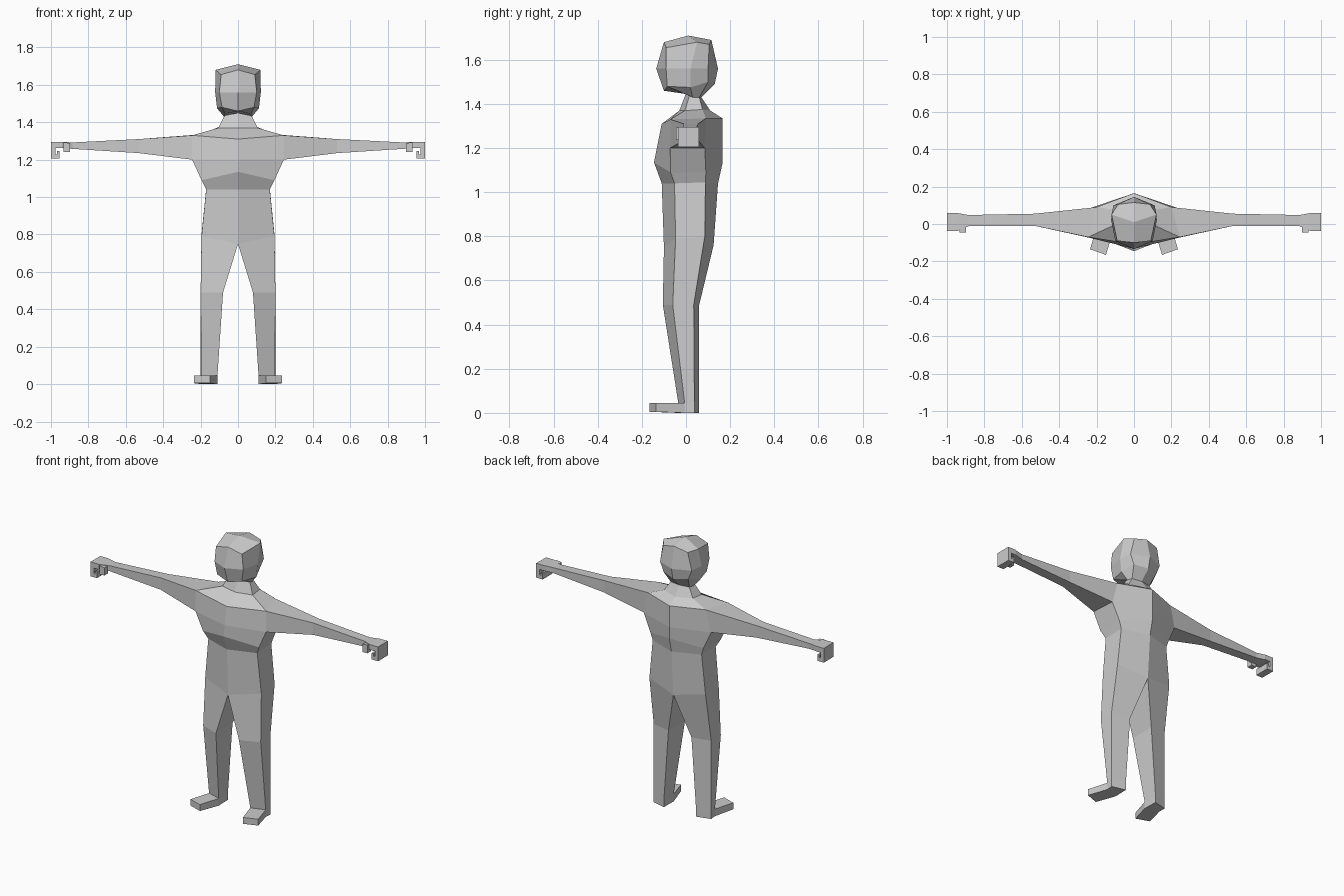
import bpy, bmesh


def finish(name, bm):
    """Turn a half-body bmesh into an object mirrored across x = 0."""
    bmesh.ops.recalc_face_normals(bm, faces=bm.faces)
    me = bpy.data.meshes.new(name)
    bm.to_mesh(me)
    bm.free()
    ob = bpy.data.objects.new(name, me)
    bpy.context.collection.objects.link(ob)
    m = ob.modifiers.new("mirror", 'MIRROR')
    m.use_clip = True
    m.merge_threshold = 0.0005


def loft(name, rows, closed=True, cap_start=False, cap_end=False, skip=()):
    """Bridge successive rows of points; skip holds (row, column) openings."""
    bm = bmesh.new()
    vs = [[bm.verts.new(p) for p in r] for r in rows]
    n = len(rows[0])
    for i in range(len(rows) - 1):
        for j in range(n if closed else n - 1):
            if (i, j) not in skip:
                k = (j + 1) % n
                bm.faces.new((vs[i][j], vs[i][k], vs[i + 1][k], vs[i + 1][j]))
    if cap_start:
        bm.faces.new(vs[0])
    if cap_end:
        bm.faces.new(vs[-1][::-1])
    finish(name, bm)


def extrude_profile(name, pts, y0, y1):
    """Extrude an xz outline along y."""
    loft(name, [[(x, y, z) for x, z in pts] for y in (y0, y1)],
         cap_start=True, cap_end=True)


def box_ring(x, y0, y1, z0, z1):
    return [(x, y0, z1), (x, y1, z1), (x, y1, z0), (x, y0, z0)]


# Head: columns run centre front, face edge, side, back edge, centre back
crown = [(0, 0.01, 1.71)] * 5
loft("head", [
    [(0, -0.10, 1.68), (0.09, -0.09, 1.655), (0.12, 0.05, 1.68), (0.085, 0.105, 1.67), (0, 0.115, 1.69)],
    [(0, -0.135, 1.56), (0.10, -0.09, 1.56), (0.122, 0.02, 1.56), (0.11, 0.10, 1.56), (0, 0.145, 1.56)],
    [(0, -0.10, 1.46), (0.085, -0.085, 1.48), (0.112, 0.02, 1.475), (0.085, 0.10, 1.50), (0, 0.13, 1.49)],
    [(0, -0.005, 1.455), (0.07, 0.0, 1.445), (0.075, 0.03, 1.43), (0.065, 0.06, 1.43), (0, 0.07, 1.43)],
], closed=False, cap_end=True)

# Top of head: two facets per side meeting at the crown
bm = bmesh.new()
c, f, e, s, b, k = [bm.verts.new(p) for p in (
    (0, 0.01, 1.71), (0, -0.10, 1.68), (0.09, -0.09, 1.655),
    (0.12, 0.05, 1.68), (0.085, 0.105, 1.67), (0, 0.115, 1.69))]
bm.faces.new((c, f, e, s))
bm.faces.new((c, s, b, k))
finish("head_top", bm)

# Torso: columns run centre front, side front, side back, centre back
shoulder = [(0.245, -0.07, 1.33), (0.20, 0.09, 1.335)]
armpit = [(0.245, -0.072, 1.20), (0.235, 0.085, 1.20)]
hip = [(0, -0.10, 0.75), (0.195, -0.047, 0.79), (0.195, 0.085, 0.80), (0, 0.125, 0.76)]
loft("torso", [
    [(0, 0.0, 1.45), (0.072, 0.015, 1.435), (0.065, 0.06, 1.43), (0, 0.07, 1.43)],
    [(0, -0.03, 1.37), (0.105, -0.005, 1.37), (0.10, 0.075, 1.375), (0, 0.11, 1.37)],
    [(0, -0.11, 1.31), *shoulder, (0, 0.165, 1.335)],
    [(0, -0.132, 1.20), *armpit, (0, 0.165, 1.20)],
    [(0, -0.145, 1.135), (0.195, -0.07, 1.09), (0.185, 0.09, 1.09), (0, 0.165, 1.13)],
    [(0, -0.11, 1.04), (0.17, -0.052, 1.04), (0.17, 0.088, 1.045), (0, 0.145, 1.04)],
    hip,
], closed=False, skip={(2, 1)})

# Arm: from the shoulder opening to the palm
loft("arm", [
    [*shoulder, *armpit[::-1]],
    box_ring(0.53, -0.01, 0.055, 1.235, 1.31),
    box_ring(0.885, -0.012, 0.048, 1.258, 1.292),
    box_ring(0.94, -0.035, 0.058, 1.262, 1.295),
])

# Hand: palm with curled fingers, and a thumb
extrude_profile("hand", [
    (0.94, 1.295), (1, 1.295), (1, 1.205), (0.955, 1.205), (0.955, 1.245),
    (0.967, 1.245), (0.967, 1.228), (0.977, 1.228), (0.977, 1.262), (0.94, 1.262)],
    -0.037, 0.06)
extrude_profile("thumb", [(0.897, 1.24), (0.932, 1.24), (0.932, 1.293), (0.897, 1.288)],
                -0.046, -0.012)

# Leg: hip to knee to ankle to sole
ankle = [(0.11, -0.035), (0.197, -0.006), (0.2, 0.038), (0.112, 0.06)]
loft("leg", [
    hip,
    [(0.08, -0.105, 0.49), (0.20, -0.06, 0.49), (0.20, 0.035, 0.49), (0.08, 0.06, 0.49)],
    [(x, y, 0.045) for x, y in ankle],
    [(x, y, 0) for x, y in ankle],
], cap_end=True)

# Foot: turned outward from the front of the ankle
heel, toe = ankle[:2], [(0.15, -0.165), (0.235, -0.135)]
loft("foot", [
    [(*heel[0], 0.045), (*heel[1], 0.045), (*heel[1], 0), (*heel[0], 0)],
    [(*toe[0], 0.045), (*toe[1], 0.045), (*toe[1], 0.005), (*toe[0], 0.005)],
], cap_end=True)
